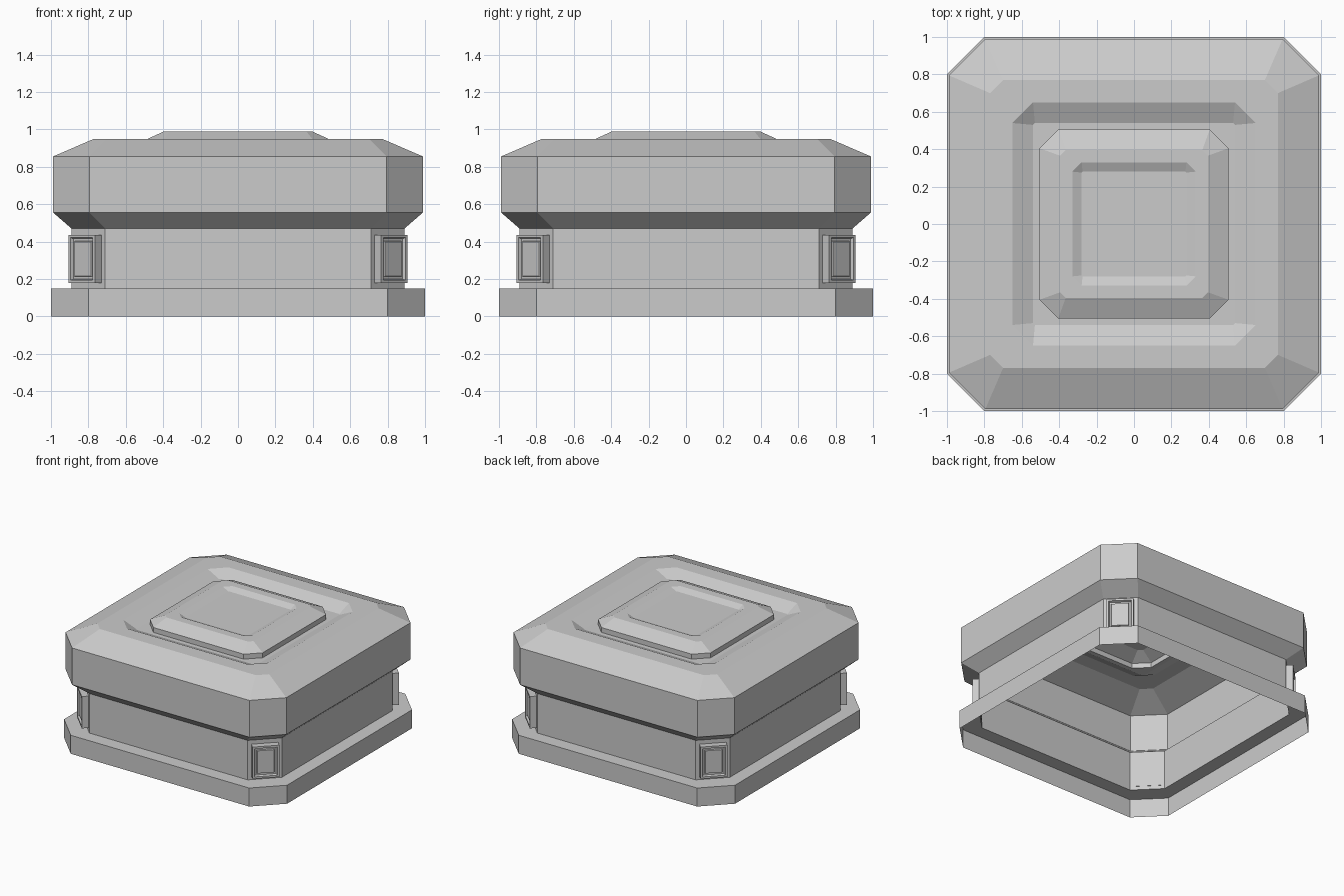
import bpy, bmesh, math
from mathutils import Matrix, Vector

if "Cube" in bpy.data.objects:
    bpy.data.objects.remove(bpy.data.objects["Cube"])


def octagon(h, k, z):
    # square of half size h whose straight edges end at k
    return [(k, -h, z), (h, -k, z), (h, k, z), (k, h, z),
            (-k, h, z), (-h, k, z), (-h, -k, z), (-k, -h, z)]


def finish(bm, name):
    mesh = bpy.data.meshes.new(name)
    bm.to_mesh(mesh)
    bm.free()
    ob = bpy.data.objects.new(name, mesh)
    bpy.context.collection.objects.link(ob)
    return ob


def loft(name, rings, cap=False):
    bm = bmesh.new()
    loops = [[bm.verts.new(p) for p in octagon(*r)] for r in rings]
    for a, b in zip(loops, loops[1:]):
        for i in range(8):
            j = (i + 1) % 8
            bm.faces.new((a[i], a[j], b[j], b[i]))
    if cap:
        bm.faces.new(loops[-1])
    return finish(bm, name)


# Base plinth: open underneath, with a ledge up to the wall
loft("base_plinth", [(1.0, 0.80, 0), (1.0, 0.80, 0.15), (0.89, 0.71, 0.15)])

# Wall, flared cornice, sloped roof, trench, raised plate and its recess
loft("body_shell", [
    (0.89, 0.71, 0.15), (0.89, 0.71, 0.47),
    (0.99, 0.795, 0.557), (0.99, 0.795, 0.855),
    (0.77, 0.70, 0.95), (0.65, 0.54, 0.95),
    (0.54, 0.53, 0.90), (0.505, 0.405, 0.90),
    (0.505, 0.405, 0.94), (0.395, 0.365, 0.99),
    (0.33, 0.28, 0.99), (0.28, 0.275, 0.967)], cap=True)


# Corner lamp: framed box with a recessed panel, facing +x before turning
def corner_lamp(name, angle):
    bm = bmesh.new()
    size = Matrix.Diagonal((0.054, 0.20, 0.258, 1))
    bmesh.ops.create_cube(bm, size=1, matrix=Matrix.Translation((1.156, 0, 0.308)) @ size)
    bm.normal_update()
    face = max(bm.faces, key=lambda f: f.normal.x)
    for thickness, push in ((0.022, 0), (0.008, -0.018), (0.018, 0), (0.005, 0.010)):
        bmesh.ops.inset_region(bm, faces=[face], thickness=thickness)
        bmesh.ops.translate(bm, verts=face.verts, vec=Vector((push, 0, 0)))
    bmesh.ops.rotate(bm, verts=bm.verts, cent=(0, 0, 0),
                     matrix=Matrix.Rotation(angle, 3, 'Z'))
    finish(bm, name)


for i, side in enumerate(("back_right", "back_left", "front_left", "front_right")):
    corner_lamp("corner_lamp_" + side, math.radians(45 + 90 * i))
